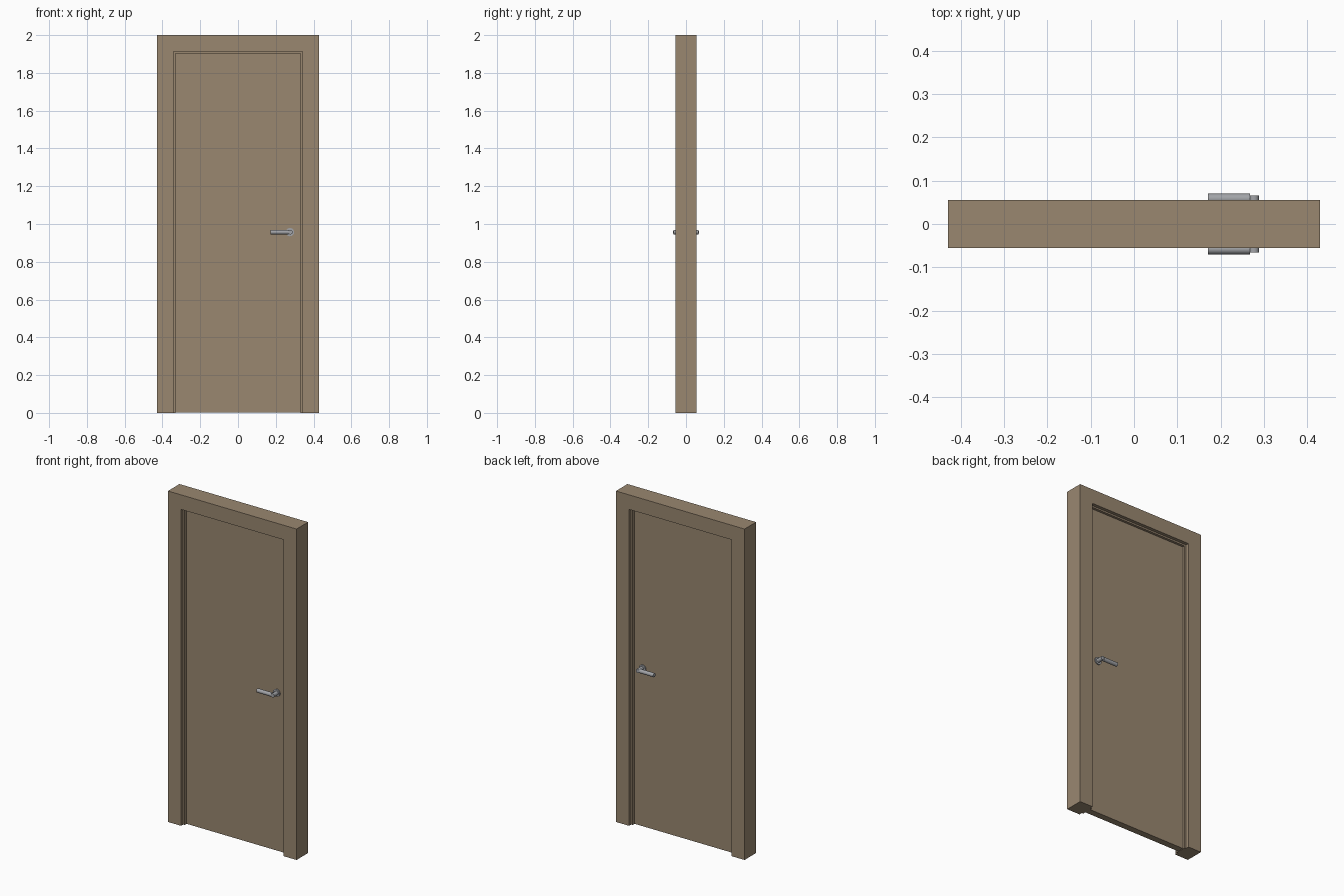
import bpy, bmesh, math
from mathutils import Matrix, Vector

if "Cube" in bpy.data.objects:
    bpy.data.objects.remove(bpy.data.objects["Cube"])


def material(name, rgb):
    m = bpy.data.materials.new(name)
    m.diffuse_color = (*rgb, 1)
    m.use_nodes = True
    m.node_tree.nodes["Principled BSDF"].inputs["Base Color"].default_value = m.diffuse_color
    return m


WOOD = material("brown wood", (0.32, 0.243, 0.163))
METAL = material("grey metal", (0.36, 0.37, 0.39))


def finish(name, bm, mat):
    bmesh.ops.recalc_face_normals(bm, faces=bm.faces)
    me = bpy.data.meshes.new(name)
    bm.to_mesh(me)
    bm.free()
    me.materials.append(mat)
    ob = bpy.data.objects.new(name, me)
    bpy.context.scene.collection.objects.link(ob)
    return ob


# Mitred frame: stepped section (inset, y) swept up, across and down
W, H, D = 0.43, 2.0, 0.055
section = [(0, -D), (0.088, -D), (0.088, -0.035), (0.098, -0.035),
           (0.098, 0.035), (0.088, 0.035), (0.088, D), (0, D)]
bm = bmesh.new()
rings = []
for side, top in ((-1, 0), (-1, 1), (1, 1), (1, 0)):
    rings.append([bm.verts.new((side * (W - i), y, (H - i) * top)) for i, y in section])
n = len(section)
for a, b in zip(rings, rings[1:]):
    for k in range(n):
        bm.faces.new((a[k], a[(k + 1) % n], b[(k + 1) % n], b[k]))
bm.faces.new(rings[0])
bm.faces.new(rings[-1])
finish("door_frame", bm, WOOD)

# Flat door leaf
bm = bmesh.new()
bmesh.ops.create_cube(bm, size=1, matrix=Matrix.Translation((0, 0, 0.952)) @ Matrix.Diagonal((0.664, 0.04, 1.9, 1)))
finish("door_leaf", bm, WOOD)


def rod(name, start, end, radius):
    a, b = Vector(start), Vector(end)
    axis = b - a
    bm = bmesh.new()
    bmesh.ops.create_cone(
        bm, cap_ends=True, segments=32, radius1=radius, radius2=radius, depth=axis.length,
        matrix=Matrix.Translation((a + b) / 2) @ axis.to_track_quat('Z', 'Y').to_matrix().to_4x4())
    ob = finish(name, bm, METAL)
    bpy.ops.object.select_all(action='DESELECT')
    bpy.context.view_layer.objects.active = ob
    ob.select_set(True)
    bpy.ops.object.shade_smooth_by_angle(angle=math.radians(35))


# Handles on both faces: rosette, neck, lever
HZ = 0.957
for label, s in (("front", -1), ("back", 1)):
    rod(label + "_rosette", (0.275, s * 0.019, HZ), (0.275, s * 0.027, HZ), 0.022)
    rod(label + "_handle_neck", (0.277, s * 0.02, HZ), (0.277, s * 0.066, HZ), 0.012)
    rod(label + "_lever", (0.171, s * 0.058, HZ), (0.268, s * 0.058, HZ), 0.012)
